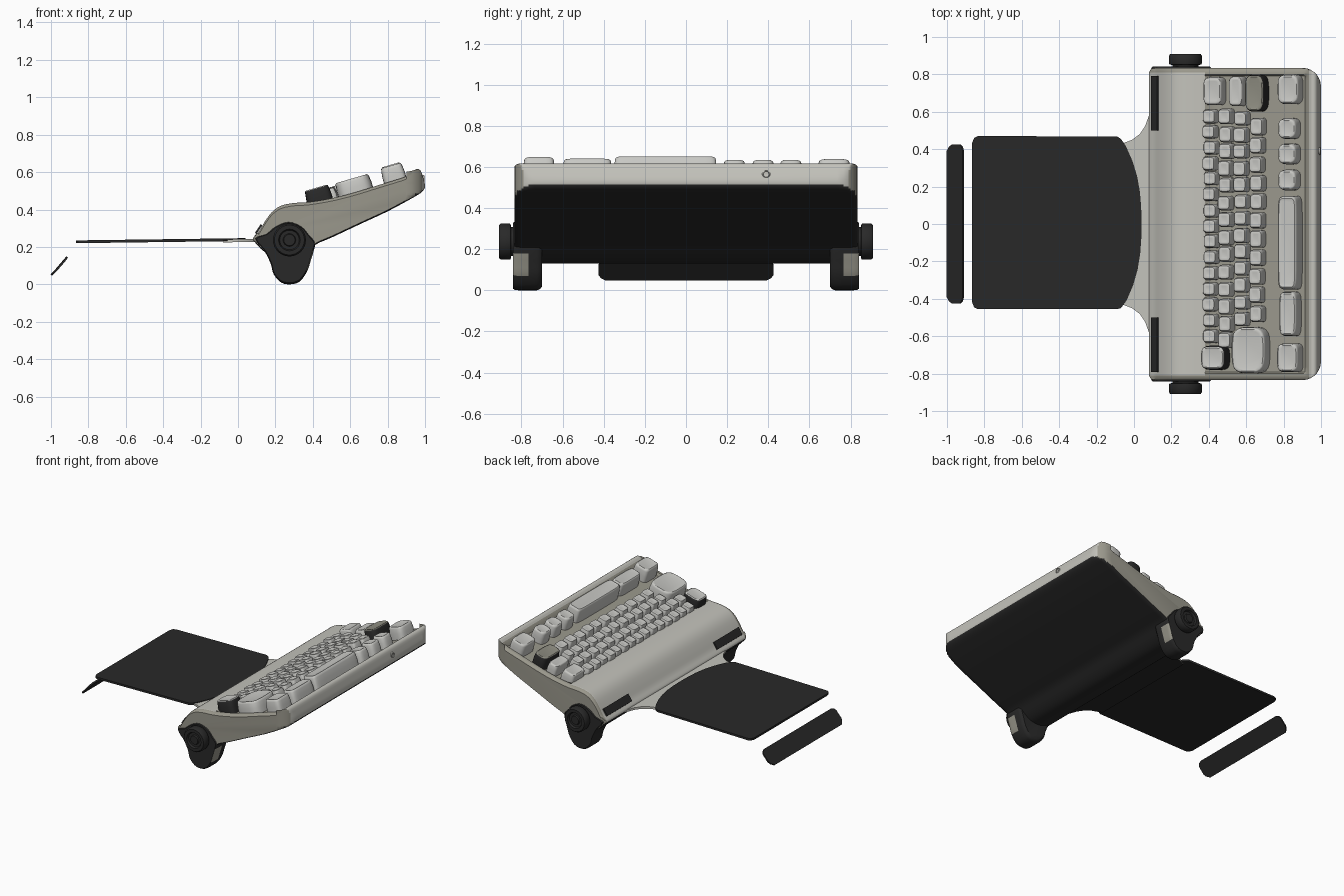
import bpy, bmesh, math, random
from mathutils import Vector, Matrix

if "Cube" in bpy.data.objects:
    bpy.data.objects.remove(bpy.data.objects["Cube"])

random.seed(4)


def mat(name, col):
    m = bpy.data.materials.new(name)
    m.diffuse_color = (*col, 1)
    m.use_nodes = True
    m.node_tree.nodes["Principled BSDF"].inputs["Base Color"].default_value = m.diffuse_color
    return m


KEY = mat("key_grey", (0.58, 0.58, 0.555))
SHELL = mat("shell_grey", (0.55, 0.545, 0.50))
TAUPE = mat("taupe", (0.32, 0.31, 0.26))
BLACK = mat("soft_black", (0.022, 0.022, 0.022))
OLIVE = mat("olive_grey", (0.27, 0.265, 0.22))


def loft(name, rings, mats, rule=None, angle=40, matrix=None):
    """Skin closed rings of equal length, cap the ends, colour faces by rule."""
    bm = bmesh.new()
    vs = [[bm.verts.new(p) for p in r] for r in rings]
    n = len(vs[0])
    for a, b in zip(vs, vs[1:]):
        for i in range(n):
            bm.faces.new((a[i], a[(i + 1) % n], b[(i + 1) % n], b[i]))
    bm.faces.new(vs[0])
    bm.faces.new(vs[-1])
    bmesh.ops.recalc_face_normals(bm, faces=bm.faces[:])
    bm.normal_update()
    if rule:
        for f in bm.faces:
            f.material_index = rule(f.calc_center_median(), f.normal)
    me = bpy.data.meshes.new(name)
    bm.to_mesh(me)
    bm.free()
    for m in mats:
        me.materials.append(m)
    ob = bpy.data.objects.new(name, me)
    bpy.context.collection.objects.link(ob)
    if matrix:
        ob.matrix_world = matrix
    bpy.ops.object.select_all(action='DESELECT')
    ob.select_set(True)
    bpy.context.view_layer.objects.active = ob
    bpy.ops.object.shade_smooth_by_angle(angle=math.radians(angle))
    return ob


def smooth(pts, sub=3):
    """Closed Catmull-Rom curve through 2D points."""
    P = [Vector(p) for p in pts]
    n, out = len(P), []
    for i in range(n):
        a, b, c, d = P[i - 1], P[i], P[(i + 1) % n], P[(i + 2) % n]
        for k in range(sub):
            t = k / sub
            out.append(0.5 * (2 * b + (c - a) * t + (2 * a - 5 * b + 4 * c - d) * t * t
                              + (3 * b - a - 3 * c + d) * t ** 3))
    return out


def rounded(w, d, e=0.4, n=24):
    out = []
    for i in range(n):
        t = 2 * math.pi * (i + 0.5) / n
        c, s = math.cos(t), math.sin(t)
        out.append((math.copysign(abs(c) ** e, c) * w / 2, math.copysign(abs(s) ** e, s) * d / 2))
    return out


# Wedge-shaped body: side profile swept across y, with rounded plan corners
top = [(0.08, 0.245), (0.11, 0.28), (0.14, 0.33), (0.18, 0.385), (0.23, 0.42), (0.30, 0.435),
       (0.38, 0.44), (0.50, 0.46), (0.62, 0.49), (0.75, 0.53), (0.88, 0.57), (0.925, 0.59),
       (0.95, 0.615), (0.975, 0.61), (0.99, 0.57), (1.0, 0.525)]
bottom = [(0.985, 0.495), (0.93, 0.46), (0.80, 0.39), (0.66, 0.325), (0.50, 0.25), (0.42, 0.215),
          (0.36, 0.165), (0.30, 0.135), (0.22, 0.135), (0.14, 0.175), (0.09, 0.225)]
profile = smooth(top + bottom)
n_top = len(top) * 3
half = [0.835, 0.831, 0.823, 0.81, 0.80, 0.79, 0.765, 0.735, 0.4]


def body_ring(y):
    a = abs(y)
    d = max(0, a - 0.735)
    e = max(0, a - 0.735)
    dr = max(0, a - 0.805)
    xmax = 0.9 + math.sqrt(max(0, 0.01 - d * d))
    xmin = 0.11 - math.sqrt(max(0, 0.0009 - dr * dr))
    inset = 0.015 * max(0, (a - 0.81) / 0.025) ** 2
    ring = []
    for i, p in enumerate(profile):
        z = p.y - inset if 2 < i < n_top - 4 else p.y + inset * 0.5
        if i < n_top and 0.39 < p.x < 0.92 and a < 0.795:
            z -= 0.02
        ring.append((min(max(p.x, xmin), xmax), y, z))
    return ring


def body_rule(c, n):
    if n.z < -0.2 and abs(n.y) < 0.8:
        return 2
    if abs(n.y) > 0.6 or abs(c.y) > 0.81 and c.x < 0.9:
        return 1
    return 0 if c.x < 0.37 or c.x > 0.935 else 1


loft("body", [body_ring(y) for y in [-h for h in half] + half[::-1]], [SHELL, TAUPE, BLACK], body_rule)

# Feet with round side covers, and turning knobs
foot = smooth([(0.09, 0.245), (0.15, 0.27), (0.20, 0.31), (0.27, 0.335), (0.34, 0.31), (0.38, 0.265),
               (0.412, 0.225), (0.405, 0.18), (0.39, 0.13), (0.37, 0.07), (0.33, 0.015), (0.28, 0.0),
               (0.23, 0.01), (0.19, 0.055), (0.175, 0.11), (0.14, 0.18)])
mid = Vector((0.27, 0.19))


def foot_rule(c, n):
    return 1 if n.x > 0.4 and 0.76 < abs(c.y) < 0.84 and 0.07 < c.z < 0.18 else 0


for s, side in ((1, "back"), (-1, "front")):
    rings = []
    for y, k in ((0.70, 0.9), (0.71, 0.97), (0.725, 1), (0.765, 1), (0.815, 1), (0.835, 0.985), (0.842, 0.95)):
        rings.append([(q.x, s * y, q.y) for q in (mid + (p - mid) * k for p in foot)])
    loft("foot_" + side, rings, [BLACK, TAUPE], foot_rule)
    rings = []
    for r, y in ((0.07, 0.82), (0.07, 0.85), (0.086, 0.853), (0.088, 0.86), (0.088, 0.9), (0.08, 0.91),
                 (0.058, 0.91), (0.052, 0.895), (0.034, 0.895), (0.03, 0.906)):
        rings.append([(0.275 + r * math.cos(t * math.pi / 16), s * y, 0.237 + r * math.sin(t * math.pi / 16))
                      for t in range(32)])
    loft("knob_" + side, rings, [BLACK])
    # Dark slot on the rear slope
    rings = [[(x, s * y, z) for x, z in ((0.098, 0.268), (0.090, 0.275), (0.122, 0.322), (0.130, 0.315))]
             for y in (0.5, 0.79)]
    loft("rear_slot_" + side, rings, [BLACK])


# Thin sheet with a curved inner edge, resting on a flared bracket
def plate(name, outline, z0, z1, mats, rule=None):
    def lift(x):
        return 0.012 * (x - 0.05) / 0.9
    loft(name, [[(x, y, z + lift(x)) for x, y in outline] for z in (z0, z1)], mats, rule)


sheet = [(-0.835, -0.455), (-0.855, -0.445), (-0.865, -0.42), (-0.865, 0.435), (-0.855, 0.46), (-0.835, 0.47),
         (-0.09, 0.468), (-0.07, 0.455)]
for i in range(11):
    y = 0.42 - i * 0.083
    sheet.append((0.04 - 0.085 * abs(y / 0.42) ** 2.6, y))
sheet += [(-0.07, -0.45), (-0.09, -0.455)]
plate("paper_sheet", sheet, 0.232, 0.247, [BLACK])

flare = [(-0.08, 0.42), (-0.05, 0.435), (-0.01, 0.45), (0.03, 0.48), (0.06, 0.525), (0.08, 0.58), (0.10, 0.64)]
plate("sheet_bracket", flare + [(x, -y) for x, y in flare[::-1]], 0.226, 0.242, [SHELL, BLACK],
      lambda c, n: 1 if n.z < -0.5 else 0)

# Separate tilted strip behind the sheet
strip = [(0.0, 0.39), (0.02, 0.415), (0.04, 0.425), (0.10, 0.425), (0.118, 0.415), (0.13, 0.39)]
strip += [(u, -y) for u, y in strip[::-1]]
dx, dz = 0.66, 0.74
loft("loose_strip", [[(-0.998 + u * dx - o * dz - 0.06 * u * (0.13 - u) * -10, y, 0.05 + u * dz + o * dx - 0.6 * u * (0.13 - u))
                      for u, y in strip] for o in (-0.005, 0.006)], [BLACK])

# Keys: tapered rounded caps sitting on the sloped bed
TILT = math.atan(0.29)


def key(name, x, y, wx, wy, h, side=KEY, cap=KEY, e=0.4):
    rings = []
    for z, k in ((-0.03, 0.0), (h * 0.35, 0.0), (h * 0.8, 0.008), (h * 0.95, 0.014), (h, 0.026), (h - 0.003, 0.045)):
        rings.append([(px, py, z) for px, py in rounded(wx - k, wy - k, e)])
    m = Matrix.Translation((x, y, 0.43 + (x - 0.4) * 0.29)) @ Matrix.Rotation(-TILT, 4, 'Y')
    loft(name, rings, [side, cap], lambda c, n: 1 if n.z > 0.6 else 0, 45, m)


# Large keys round the edge
key("corner_key_rear", 0.435, 0.71, 0.11, 0.15, 0.065)
key("edge_key_rear", 0.557, 0.71, 0.085, 0.16, 0.06)
key("olive_key", 0.66, 0.70, 0.115, 0.20, 0.07, BLACK, OLIVE, 0.55)
key("corner_key_front", 0.84, 0.72, 0.125, 0.16, 0.07, e=0.5)
key("dark_sided_key", 0.44, -0.715, 0.14, 0.13, 0.078, BLACK, KEY, 0.5)
key("enter_key", 0.628, -0.675, 0.195, 0.25, 0.072, e=0.55)
for i, y in enumerate((0.51, 0.375, 0.235)):
    key("round_key_%d" % i, 0.835, y, 0.108, 0.112, 0.07, e=0.6)
key("space_bar", 0.84, -0.10, 0.115, 0.50, 0.085, e=0.25)
key("long_key", 0.84, -0.48, 0.105, 0.24, 0.075)
key("end_key", 0.84, -0.715, 0.125, 0.155, 0.08)

# Small keys in four staggered rows
for r, (x, y0, y1, count) in enumerate(((0.415, 0.62, -0.64, 15), (0.497, 0.62, -0.67, 14),
                                        (0.578, 0.61, -0.55, 13), (0.663, 0.57, -0.53, 11))):
    step = (y0 - y1) / count
    for i in range(count):
        key("small_key_%d_%d" % (r, i), x + random.uniform(-0.004, 0.004),
            y0 - step * (i + 0.5) + random.uniform(-0.003, 0.003),
            0.076, step - random.uniform(0.006, 0.014), random.uniform(0.05, 0.06))

# Small ring button on the front rim
rings = [[(x, 0.39 + r * math.cos(t * math.pi / 10), 0.565 + r * math.sin(t * math.pi / 10)) for t in range(20)]
         for r, x in ((0.02, 0.975), (0.02, 0.994), (0.015, 0.998), (0.013, 0.992))]
loft("front_button", rings, [SHELL])
